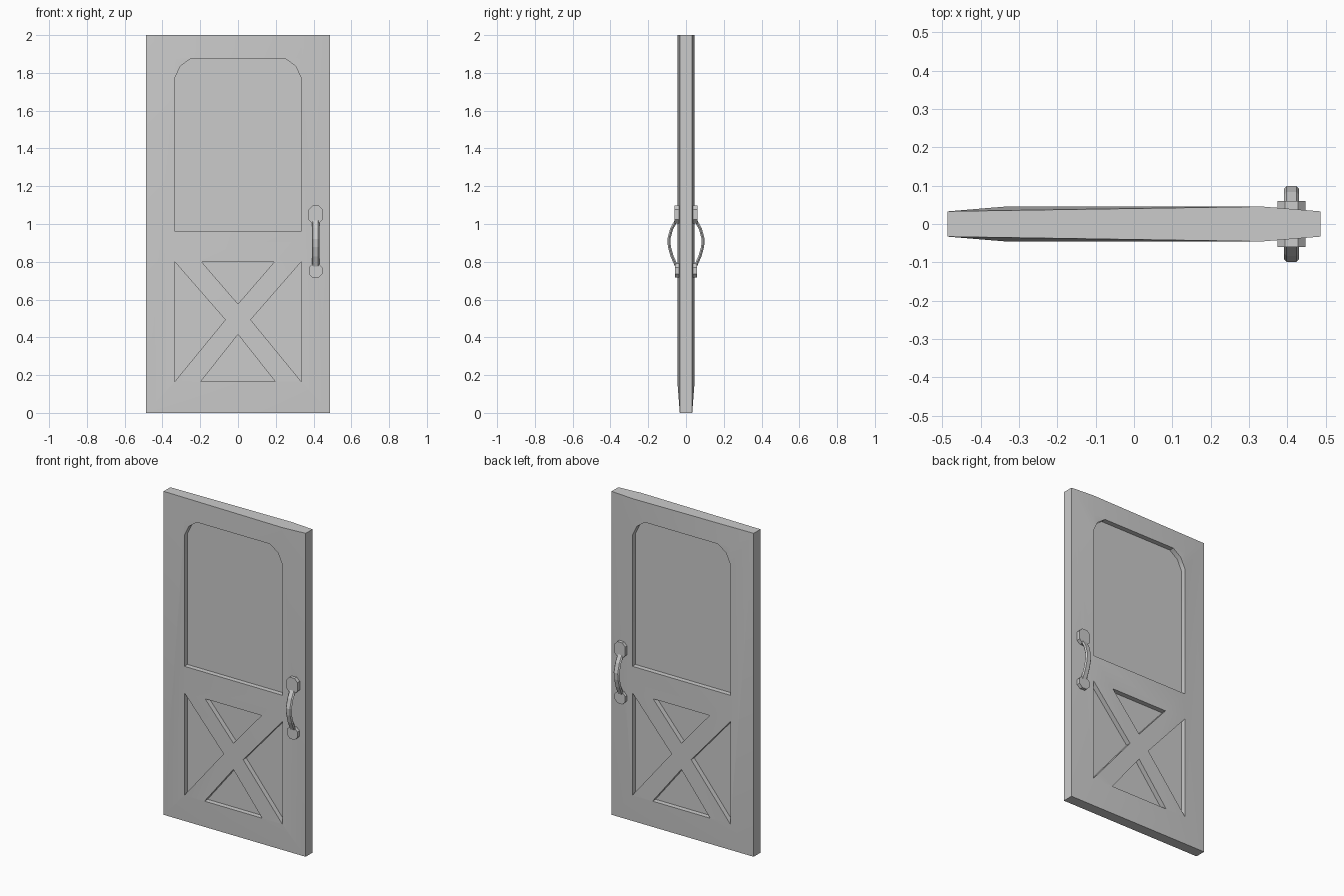
import bpy, bmesh
from mathutils import Vector

if "Cube" in bpy.data.objects:
    bpy.data.objects.remove(bpy.data.objects["Cube"])

EDGE, FACE, PANEL = 0.033, 0.0455, 0.015   # half thicknesses: rim, frame, recessed panel


def make_object(name, bm):
    bmesh.ops.recalc_face_normals(bm, faces=bm.faces)
    mesh = bpy.data.meshes.new(name)
    bm.to_mesh(mesh)
    bm.free()
    obj = bpy.data.objects.new(name, mesh)
    bpy.context.collection.objects.link(obj)
    return obj


def prism(bm, outline, y0, y1):
    """Extrude an (x, z) outline between two depths."""
    a = [bm.verts.new((x, y0, z)) for x, z in outline]
    b = [bm.verts.new((x, y1, z)) for x, z in outline]
    bm.faces.new(a)
    bm.faces.new(b[::-1])
    for i in range(len(a)):
        j = (i + 1) % len(a)
        bm.faces.new((a[i], a[j], b[j], b[i]))


def octagon(cx, cz, hx, hz, cut):
    pts = [(hx, hz - cut), (hx - cut, hz), (cut - hx, hz), (-hx, hz - cut),
           (-hx, cut - hz), (cut - hx, -hz), (hx - cut, -hz), (hx, cut - hz)]
    return [(cx + x, cz + z) for x, z in pts]


# Door slab: thick centre, tapering to a thinner rim
bm = bmesh.new()
rims = []
for s in (-1, 1):
    def v(x, z, y):
        return bm.verts.new((x, s * y, z))
    A, B, C = v(-.486, 0, EDGE), v(.486, 0, EDGE), v(.486, 2, EDGE)
    D, E = v(.335, 2, FACE), v(-.486, 2, EDGE)
    a, b, c, d = [v(x, z, FACE) for x, z in
                  ((-.335, .165), (.335, .165), (.335, 1.877), (-.335, 1.877))]
    for f in ((a, b, c, d), (A, B, b, a), (B, C, D, c, b), (E, d, D), (D, d, c), (A, a, d, E)):
        bm.faces.new(f)
    rims.append((A, B, C, D, E))
for i in range(5):
    j = (i + 1) % 5
    bm.faces.new((rims[0][i], rims[0][j], rims[1][j], rims[1][i]))
door = make_object("door_slab", bm)

# Recesses: window panel and the four triangles around the cross brace
recesses = [
    [(-.335, .963), (.335, .963), (.335, 1.772), (.305, 1.836), (.25, 1.876),
     (-.25, 1.876), (-.305, 1.836), (-.335, 1.772)],
    [(-.335, .8), (-.335, .166), (-.067, .493)],
    [(.335, .8), (.335, .166), (.067, .493)],
    [(-.193, .8), (.193, .8), (0, .577)],
    [(-.197, .166), (.197, .166), (0, .415)],
]
bm = bmesh.new()
for outline in recesses:
    for s in (-1, 1):
        prism(bm, outline, s * PANEL, s * 0.2)
cutter = make_object("recess_cutter", bm)
cutter.hide_render = True

mod = door.modifiers.new("recesses", 'BOOLEAN')
mod.operation, mod.solver, mod.object = 'DIFFERENCE', 'EXACT', cutter
bpy.context.view_layer.objects.active = door
door.select_set(True)
bpy.ops.object.modifier_apply(modifier=mod.name)
bpy.data.objects.remove(cutter)
bpy.ops.object.shade_smooth_by_angle()

# Handles on both sides: two mounting plates and a bowed grip
HX = 0.411
path = [(.045, 1.03), (.076, .975), (.091, .92), (.088, .88), (.074, .83), (.045, .765)]
section = [(.02, 0), (.013, .008), (-.013, .008), (-.02, 0), (-.013, -.008), (.013, -.008)]
for s, side in ((-1, "front"), (1, "back")):
    bm = bmesh.new()
    prism(bm, octagon(HX, 1.05, .037, .047, .02), s * .03, s * .06)
    prism(bm, octagon(HX, .753, .036, .037, .02), s * .03, s * .058)
    make_object(side + "_handle_plates", bm)

    bm = bmesh.new()
    pts = [Vector(p) for p in path]
    rings = []
    for i, p in enumerate(pts):
        t = (pts[min(i + 1, len(pts) - 1)] - pts[max(i - 1, 0)]).normalized()
        n = Vector((-t.y, t.x))
        rings.append([bm.verts.new((HX + u, s * (p.x + n.x * w), p.y + n.y * w))
                      for u, w in section])
    for r, q in zip(rings, rings[1:]):
        for i in range(6):
            j = (i + 1) % 6
            bm.faces.new((r[i], r[j], q[j], q[i]))
    bm.faces.new(rings[0])
    bm.faces.new(rings[-1][::-1])
    make_object(side + "_handle_grip", bm)
